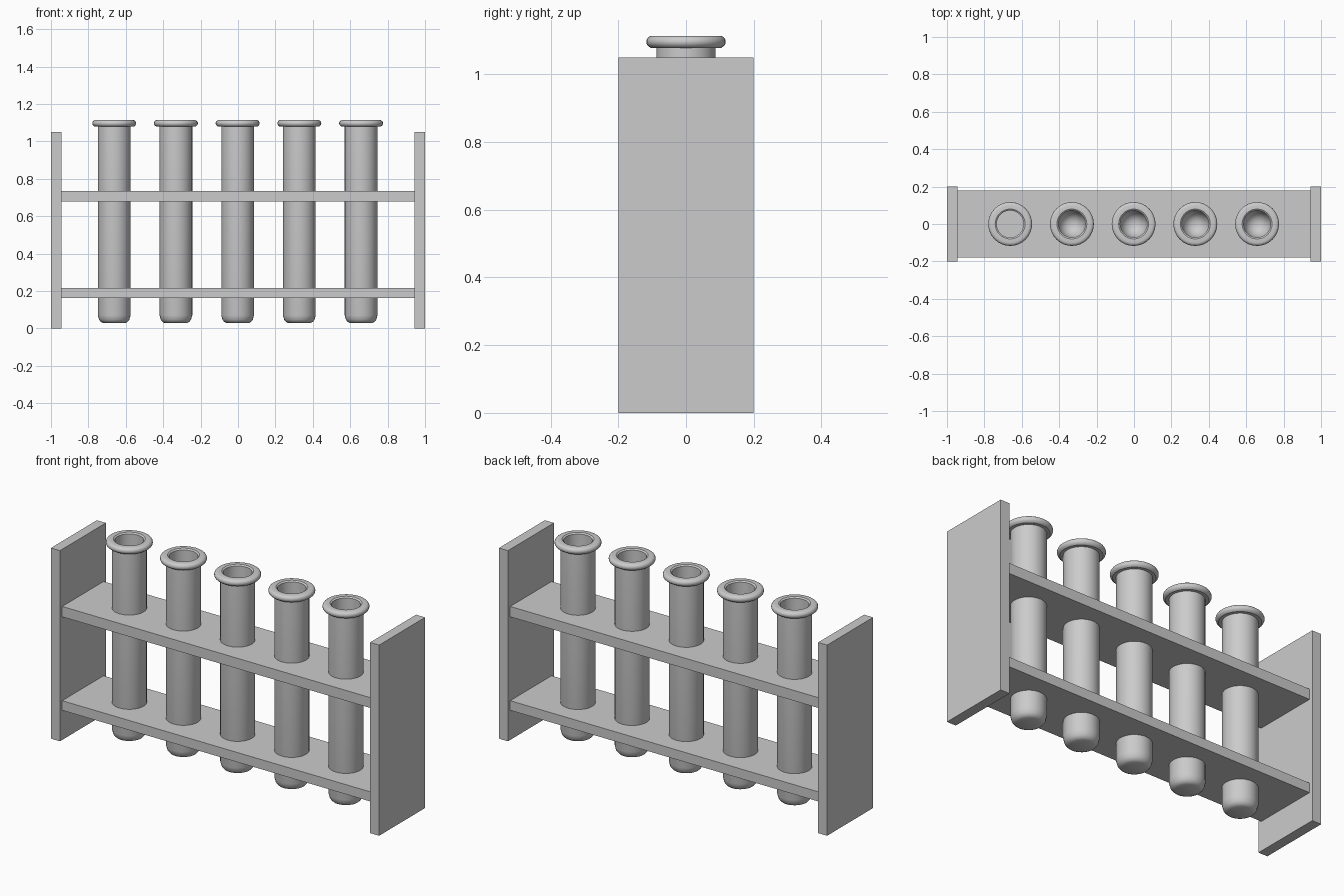
import bpy, bmesh, math

if "Cube" in bpy.data.objects:
    bpy.data.objects.remove(bpy.data.objects["Cube"])

SEG = 32
TUBE_X = [-0.662 + 0.33 * i for i in range(5)]

grey = bpy.data.materials.new("light_grey")
grey.diffuse_color = (0.6, 0.6, 0.6, 1)
grey.use_nodes = True
grey.node_tree.nodes["Principled BSDF"].inputs["Base Color"].default_value = grey.diffuse_color


def finish(name, bm, loc=(0, 0, 0)):
    bmesh.ops.recalc_face_normals(bm, faces=bm.faces)
    mesh = bpy.data.meshes.new(name)
    bm.to_mesh(mesh)
    bm.free()
    mesh.materials.append(grey)
    obj = bpy.data.objects.new(name, mesh)
    obj.location = loc
    bpy.context.collection.objects.link(obj)
    return obj


def box(name, x0, x1, hy, z0, z1):
    bm = bmesh.new()
    bmesh.ops.create_cube(bm, size=1)
    for v in bm.verts:
        v.co.x = x1 if v.co.x > 0 else x0
        v.co.y = math.copysign(hy, v.co.y)
        v.co.z = z1 if v.co.z > 0 else z0
    return finish(name, bm)


def lathe(name, profile, loc):
    bm = bmesh.new()
    verts = [bm.verts.new((r, 0, z)) for r, z in profile]
    edges = [bm.edges.new(pair) for pair in zip(verts, verts[1:])]
    bmesh.ops.spin(bm, geom=verts + edges, cent=(0, 0, 0), axis=(0, 0, 1),
                   angle=2 * math.pi, steps=SEG)
    bmesh.ops.remove_doubles(bm, verts=bm.verts, dist=0.0005)
    obj = finish(name, bm, loc)
    bpy.ops.object.select_all(action='DESELECT')
    obj.select_set(True)
    bpy.context.view_layer.objects.active = obj
    bpy.ops.object.shade_smooth_by_angle(angle=math.radians(35))
    return obj


def arc(cr, cz, rad, a0, a1, n):
    angles = [math.radians(a0 + (a1 - a0) * i / n) for i in range(n + 1)]
    return [(cr + rad * math.cos(a), cz + rad * math.sin(a)) for a in angles]


# End panels
box("left_end_panel", -1, -0.945, 0.2, 0, 1.05)
box("right_end_panel", 0.945, 1, 0.2, 0, 1.05)

# Shelves, with a hole for each tube
shelves = [box("lower_shelf", -0.945, 0.945, 0.18, 0.163, 0.216),
           box("upper_shelf", -0.945, 0.945, 0.18, 0.678, 0.735)]
for i, x in enumerate(TUBE_X):
    bm = bmesh.new()
    bmesh.ops.create_cone(bm, cap_ends=True, segments=SEG, radius1=0.08,
                          radius2=0.08, depth=2)
    cutter = finish("hole_cutter", bm, (x, 0, 0.5))
    cutter.hide_render = True
    for shelf in shelves:
        mod = shelf.modifiers.new("hole", 'BOOLEAN')
        mod.operation = 'DIFFERENCE'
        mod.solver = 'EXACT'
        mod.object = cutter
        bpy.context.view_layer.objects.active = shelf
        bpy.ops.object.modifier_apply(modifier=mod.name)
    bpy.data.objects.remove(cutter)

# Test tubes: rounded base, straight wall, rolled rim, hollow inside
profile = [(0, 0.028)]
profile += [(0.058, 0.028), (0.071, 0.034), (0.081, 0.046), (0.0875, 0.07)]
profile += [(0.0875, 1.078), (0.104, 1.078)]
profile += arc(0.1, 1.0965, 0.0175, -60, 90, 6)
profile += [(0.08, 1.114), (0.072, 1.108), (0.072, 0.11)]
profile += arc(0, 0.11, 0.068, 0, -90, 5)[1:-1] + [(0, 0.044)]
for i, x in enumerate(TUBE_X):
    lathe(f"test_tube_{i + 1}", profile, (x, 0, 0))

# Flat fill inside the leftmost tube
bm = bmesh.new()
bmesh.ops.create_circle(bm, cap_ends=True, segments=SEG, radius=0.073)
fill = finish("tube_fill", bm, (TUBE_X[0], 0, 0.735))
